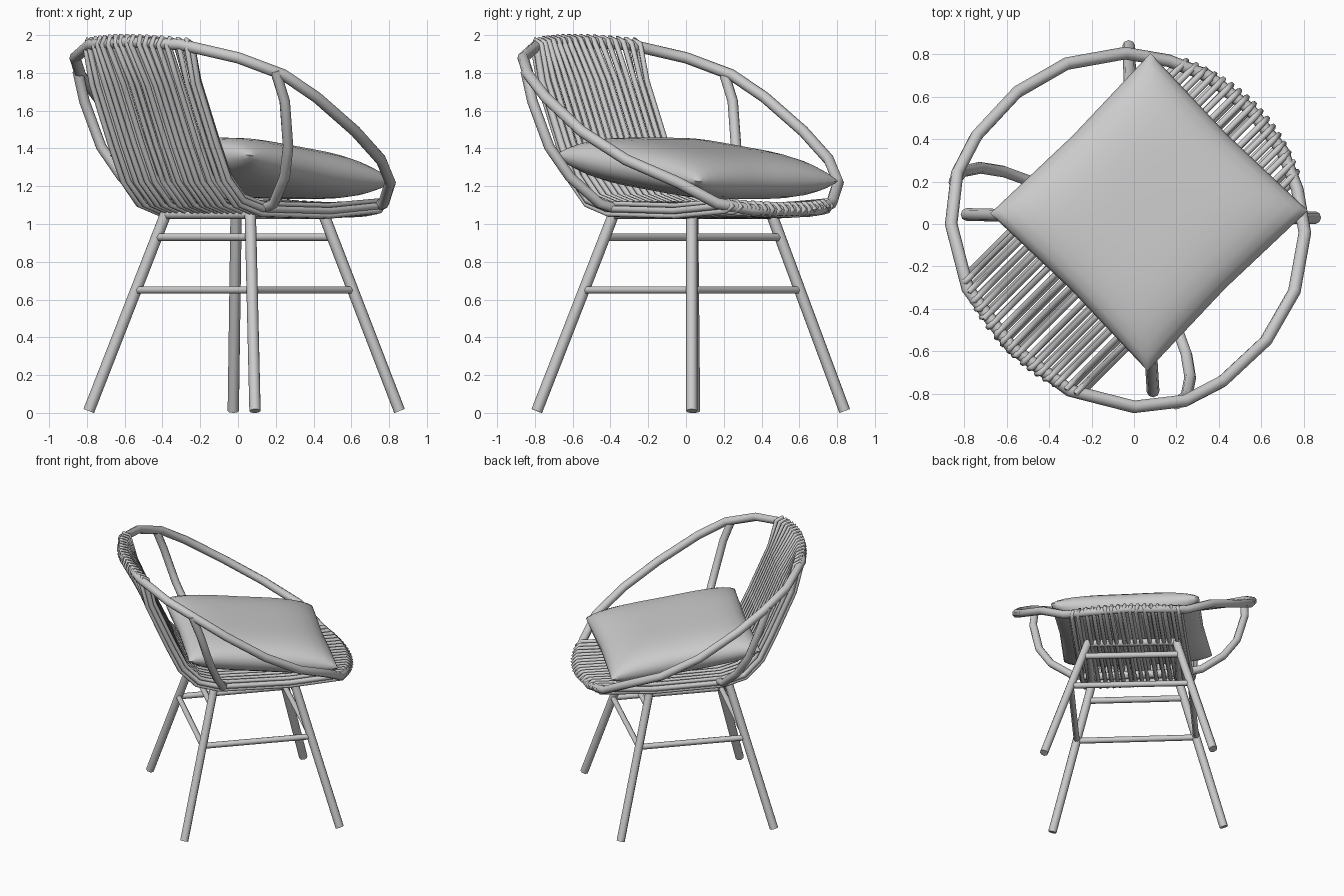
import bpy, math, random
from mathutils import Vector

if "Cube" in bpy.data.objects:
    bpy.data.objects.remove(bpy.data.objects["Cube"])

random.seed(4)
R = math.sqrt(0.5)


def world(u, v, z):
    """Chair frame (u forward, v sideways) to world: the chair is turned 45 degrees."""
    return Vector(((u + v) * R, (u - v) * R, z))


def chair(x, y, z):
    """World to chair frame."""
    return ((x + y) * R, (x - y) * R, z)


def finish(ob, angle):
    bpy.ops.object.select_all(action='DESELECT')
    ob.select_set(True)
    bpy.context.view_layer.objects.active = ob
    bpy.ops.object.shade_smooth_by_angle(angle=math.radians(angle))


def tubes(name, paths, radius, sides=1, closed=False):
    """Round rods swept along one or more (u, v, z) paths, as one mesh."""
    cu = bpy.data.curves.new(name, 'CURVE')
    cu.dimensions = '3D'
    cu.bevel_depth = radius
    cu.bevel_resolution = sides
    cu.use_fill_caps = True
    for path in paths:
        sp = cu.splines.new('POLY')
        sp.points.add(len(path) - 1)
        for pt, p in zip(sp.points, path):
            pt.co = (*world(*p), 1)
        sp.use_cyclic_u = closed
    tmp = bpy.data.objects.new(name + "_path", cu)
    bpy.context.collection.objects.link(tmp)
    dg = bpy.context.evaluated_depsgraph_get()
    me = bpy.data.meshes.new_from_object(tmp.evaluated_get(dg))
    bpy.data.objects.remove(tmp)
    ob = bpy.data.objects.new(name, me)
    bpy.context.collection.objects.link(ob)
    finish(ob, 70)
    return ob


def mirror(path):
    return [(u, -v, z) for u, v, z in path]


# Tilted hoop: back rest, arms and front edge in one ring
half = [(-.77, .34, 1.95), (-.61, .61, 1.88), (-.42, .76, 1.79), (-.23, .82, 1.67),
        (.05, .83, 1.49), (.31, .76, 1.34), (.54, .60, 1.22), (.66, .43, 1.11),
        (.74, .25, 1.075)]
hoop = [(-.82, 0, 1.965)] + half + [(.77, 0, 1.07)] + mirror(half)[::-1]
tubes("hoop", [hoop], .03, 2, closed=True)

# Arm supports, joined under the seat
arm = [(-.46, .74, 1.81), (-.40, .75, 1.65), (-.325, .70, 1.41),
       (-.26, .61, 1.25), (-.19, .46, 1.11), (-.16, .32, 1.07)]
tubes("arm_support", [arm + mirror(arm)[::-1]], .028, 2)

# Side view curve of the woven shell
shell = [(-.69, 1.75), (-.55, 1.43), (-.46, 1.24), (-.35, 1.125),
         (-.20, 1.08), (.30, 1.07)]


def shell_path(v, off=0.0):
    back = (-.815 + .55 * v * v, v, 1.965 - .15 * v * v)
    front = (.765 - .6 * v * v, v, 1.075 + .15 * v * v)
    full = [(back[0], back[2])] + shell + [(front[0], front[2])]
    out = []
    for i, (u, z) in enumerate(full):
        a, b = full[max(i - 1, 0)], full[min(i + 1, len(full) - 1)]
        t = Vector((b[0] - a[0], b[1] - a[1])).normalized()
        out.append((u - t.y * off, v, z + t.x * off))
    return out


# Shell side rails
tubes("shell_side_rails", [shell_path(.385), shell_path(-.385)], .02, 1)

# Woven cords: loops wrapped around the back and front of the hoop
cords = []
count = 17
for i in range(count):
    v = -.37 + .74 * i / (count - 1)
    inner, outer = shell_path(v, .028), shell_path(v + random.uniform(-.015, .015), -.028)
    bu, _, bz = shell_path(v)[0]
    fu, _, fz = shell_path(v)[-1]
    cords.append(inner + [(fu + .035, v, fz)] + outer[::-1] + [(bu - .015, v, bz + .03)])
tubes("woven_cords", cords, .015, 1, closed=True)

# Legs
legs = {"back_left": ((-.79, .045), (-.38, .035)), "front_left": ((-.025, .84), (-.01, .45)),
        "front_right": ((.855, .03), (.45, .03)), "back_right": ((.09, -.79), (.065, -.38))}
for name, (foot, top) in legs.items():
    tubes(name + "_leg", [[chair(*foot, .01), chair(*top, 1.06)]], .03, 2)


def on_leg(name, z):
    foot, top = (Vector(p) for p in legs[name])
    return chair(*foot.lerp(top, (z - .01) / 1.05), z)


# Stretchers: full rings at the bottom and top, front and back only between
ring = list(legs)
for name, z, r in (("lower_stretchers", .65, .021), ("seat_frame", 1.05, .026)):
    tubes(name, [[on_leg(ring[i], z), on_leg(ring[i - 1], z)] for i in range(4)], r, 1)
tubes("upper_stretchers", [[on_leg(e + "_left", .93), on_leg(e + "_right", .93)]
                           for e in ("back", "front")], .022, 1)

# Pillow cushion: two puffed grids sharing a seam
n = 16
verts, faces, index = [], [], {}
for side in (1, -1):
    for i in range(n + 1):
        for j in range(n + 1):
            if side == -1 and (i in (0, n) or j in (0, n)):
                index[side, i, j] = index[1, i, j]
                continue
            a = -math.cos(math.pi * i / n)
            b = -math.cos(math.pi * j / n)
            puff = ((1 - a ** 4) * (1 - b ** 4)) ** .45
            pinch = 1 - .03 * (1 - abs(a * b))
            u, v = .09 + .535 * a * pinch, .01 + .525 * b * pinch
            z = 1.295 - .13 * (u - .09) + side * .13 * puff
            index[side, i, j] = len(verts)
            verts.append(world(u, v, z))
    for i in range(n):
        for j in range(n):
            q = [index[side, i + di, j + dj] for di, dj in ((0, 0), (0, 1), (1, 1), (1, 0))]
            faces.append(q[::-1] if side == -1 else q)
me = bpy.data.meshes.new("cushion")
me.from_pydata(verts, [], [f[::-1] for f in faces])
cushion = bpy.data.objects.new("cushion", me)
bpy.context.collection.objects.link(cushion)
# orientation check: the top must face up
if me.polygons[n * n // 2 + n // 2].normal.z < 0:
    me.flip_normals()
finish(cushion, 60)
